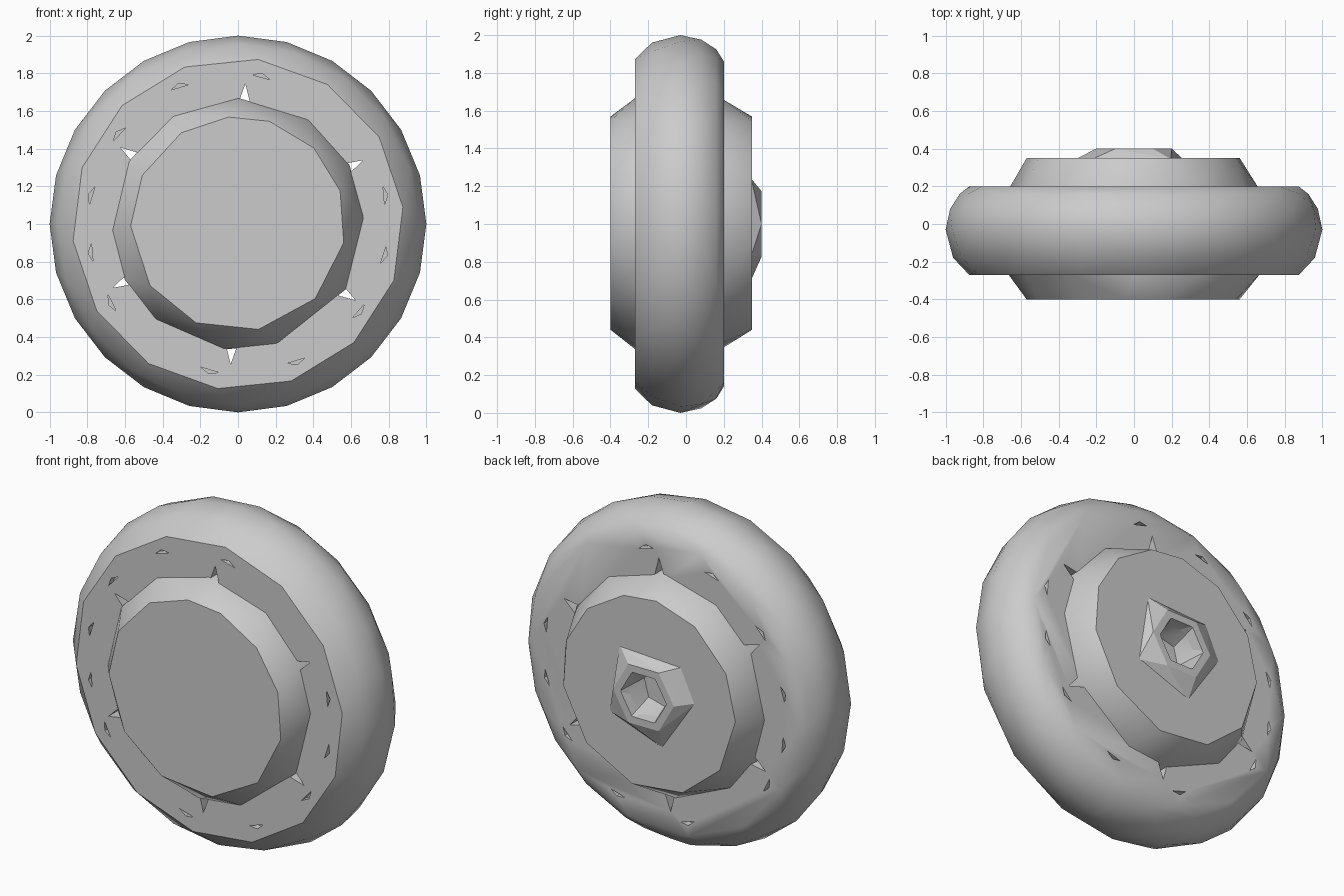
import bpy, bmesh
from math import cos, sin, radians

cube = bpy.data.objects.get("Cube")
if cube:
    bpy.data.objects.remove(cube)

grey = bpy.data.materials.new("plain_grey")
grey.use_nodes = True
grey.diffuse_color = (0.6, 0.6, 0.6, 1)
for node in grey.node_tree.nodes:
    if node.type == 'BSDF_PRINCIPLED':
        node.inputs["Base Color"].default_value = (0.6, 0.6, 0.6, 1)
        node.inputs["Roughness"].default_value = 0.7

CENTRE_Z = 1.0


def polar(r, deg, y):
    a = radians(deg)
    return (r * cos(a), y, CENTRE_Z + r * sin(a))


def even(n, start=90):
    return [start + 360 * i / n for i in range(n)]


def ring(r, y, angles):
    return [polar(r, a, y) for a in angles]


def add_hull(bm, points):
    """Closed convex solid around the points, added to bm."""
    part = bmesh.new()
    for p in points:
        part.verts.new(p)
    bmesh.ops.convex_hull(part, input=part.verts[:])
    spare = [v for v in part.verts if not v.link_faces]
    bmesh.ops.delete(part, geom=spare, context='VERTS')
    bmesh.ops.dissolve_limit(part, angle_limit=radians(0.5),
                             verts=part.verts[:], edges=part.edges[:])
    bmesh.ops.recalc_face_normals(part, faces=part.faces[:])
    mesh = bpy.data.meshes.new("part")
    part.to_mesh(mesh)
    part.free()
    bm.from_mesh(mesh)
    bpy.data.meshes.remove(mesh)


def make(name, solids):
    bm = bmesh.new()
    for points in solids:
        add_hull(bm, points)
    mesh = bpy.data.meshes.new(name)
    bm.to_mesh(mesh)
    bm.free()
    mesh.materials.append(grey)
    obj = bpy.data.objects.new(name, mesh)
    bpy.context.collection.objects.link(obj)
    return obj


def activate(obj):
    bpy.ops.object.select_all(action='DESELECT')
    obj.select_set(True)
    bpy.context.view_layer.objects.active = obj


def cut(obj, cutter):
    cutter.hide_render = True
    mod = obj.modifiers.new("cut", 'BOOLEAN')
    mod.operation = 'DIFFERENCE'
    mod.solver = 'EXACT'
    mod.object = cutter
    activate(obj)
    bpy.ops.object.modifier_apply(modifier=mod.name)


# Tyre: rounded tread, coarser flat sides
tyre = make("tyre", [
    ring(0.88, -0.27, even(14, 83)) + ring(0.96, -0.18, even(20))
    + ring(1.0, -0.03, even(24)) + ring(0.98, 0.08, even(20, 85))
    + ring(0.925, 0.16, even(20)) + ring(0.875, 0.2, even(14, 80))])

# Hub: solid drum with an uneven tapered collar on both faces
rim = [90, 56, 28, 3, -31, -72, -96, -131, -154, -177, 150, 121]
face = [95, 73, 45, 18, -10, -44, -79, -113, -145, 181, 153, 122]
hub = make("hub", [
    ring(0.57, -0.4, face) + ring(0.67, -0.265, rim)
    + ring(0.66, 0.195, rim) + ring(0.57, 0.35, face)])

# Axle nut: five-cornered base rising to a hexagonal top
nut = make("axle_nut", [
    ring(0.31, 0.345, [51, 135, 175, 253, 327]) + ring(0.2, 0.4, even(6, 60))])

# Small triangular notches around the collar, right through the tyre
notches = []
for a in even(6, 27):
    notches.append([polar(r, a + d, y) for y in (-0.4, 0.4)
                    for r, d in ((0.63, -3.2), (0.63, 3.2), (0.745, 0))])
notch_cutter = make("notch_cutter", notches)

# Shallow slits near the outer edge of both sides
slits = []
for a in (113, 81, 11, -12, -36, -67, -101, -148, -169, 169, 143):
    for y, inward in ((-0.28, 0.05), (0.21, -0.05)):
        slits.append([polar(r, a + d, yy) for yy in (y, y + inward)
                      for r, d in ((0.785, -3.5), (0.795, 3.5), (0.81, 0))])
slit_cutter = make("slit_cutter", slits)

# Hexagonal socket with a narrower floor
socket_cutter = make("socket_cutter", [
    ring(0.155, 0.42, even(6, 60)) + ring(0.11, 0.24, even(6, 75))])

cut(tyre, notch_cutter)
cut(tyre, slit_cutter)
cut(hub, socket_cutter)
cut(nut, socket_cutter)
for cutter in (notch_cutter, slit_cutter, socket_cutter):
    bpy.data.objects.remove(cutter)

# Smooth tread and collar, crisp edges; the nut stays faceted
for obj in (tyre, hub):
    activate(obj)
    bpy.ops.object.shade_smooth_by_angle(angle=radians(33))
